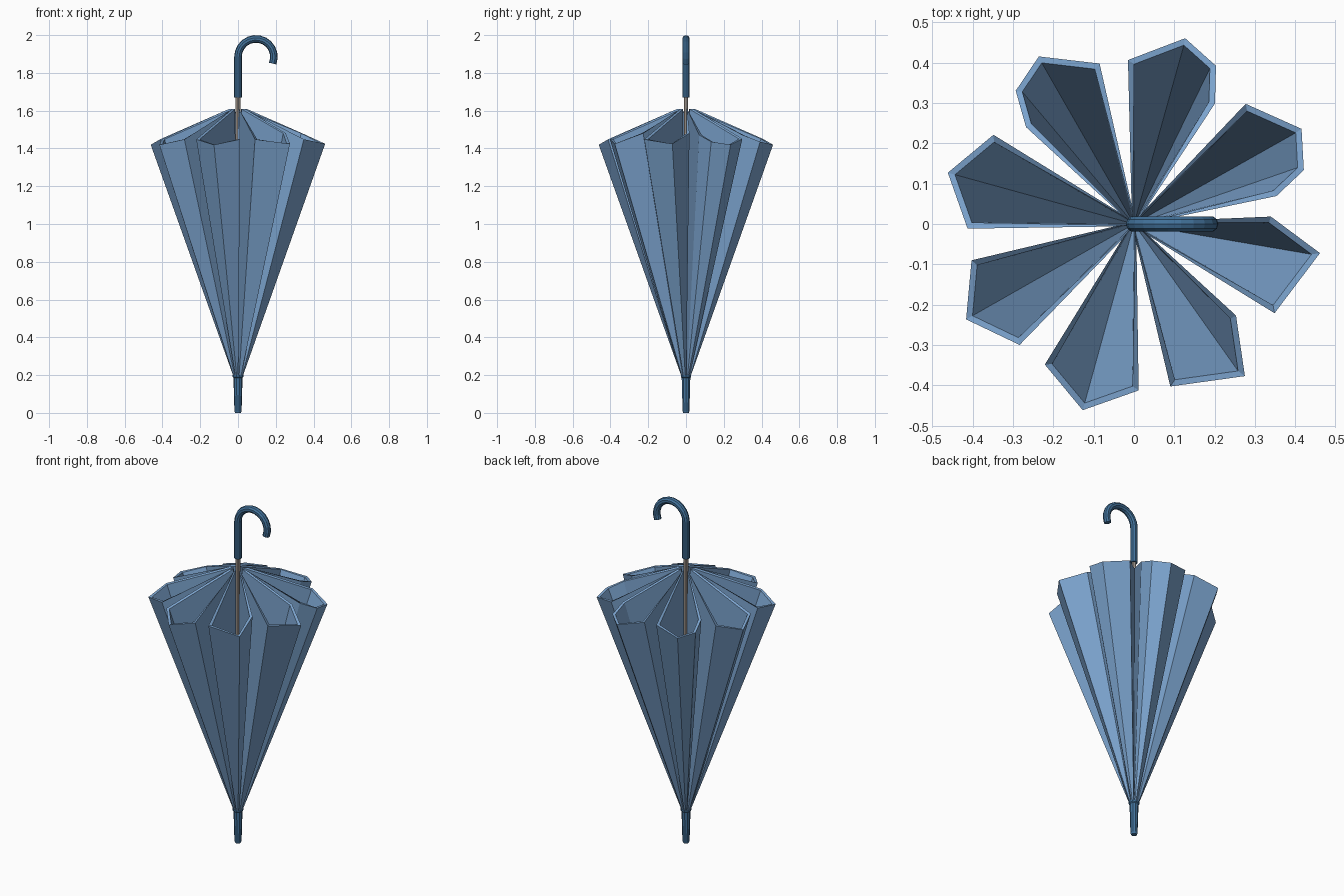
import bpy, bmesh, math
from mathutils import Vector

if "Cube" in bpy.data.objects:
    bpy.data.objects.remove(bpy.data.objects["Cube"])


def material(name, rgb):
    m = bpy.data.materials.new(name)
    m.diffuse_color = (*rgb, 1)
    m.use_nodes = True
    m.node_tree.nodes["Principled BSDF"].inputs["Base Color"].default_value = m.diffuse_color
    return m


FABRIC = material("light blue fabric", (0.20, 0.37, 0.62))
TRIM = material("steel blue trim", (0.055, 0.17, 0.33))
METAL = material("warm grey metal", (0.50, 0.43, 0.37))


def finish(name, bm, mat):
    bmesh.ops.recalc_face_normals(bm, faces=bm.faces)
    me = bpy.data.meshes.new(name)
    bm.to_mesh(me)
    bm.free()
    me.materials.append(mat)
    ob = bpy.data.objects.new(name, me)
    bpy.context.collection.objects.link(ob)
    return ob


def bridge(bm, a, b):
    n = len(a)
    for i in range(n):
        bm.faces.new((a[i], a[(i + 1) % n], b[(i + 1) % n], b[i]))


def lathe(name, profile, mat, sides=10):
    bm = bmesh.new()
    rings = [[bm.verts.new((r * math.cos(2 * math.pi * i / sides),
                            r * math.sin(2 * math.pi * i / sides), z))
              for i in range(sides)] for r, z in profile]
    for a, b in zip(rings, rings[1:]):
        bridge(bm, a, b)
    bm.faces.new(rings[0])
    bm.faces.new(rings[-1])
    return finish(name, bm, mat)


def polar(r, deg):
    a = math.radians(deg)
    return Vector((r * math.cos(a), r * math.sin(a)))


# Canopy: eight folded pockets, each fold given as (angle offset, radius)
plain = [(-17, .413), (0, .479), (17, .413)]
tucked = [(-18.5, .36), (-12, .442), (0, .478), (17.5, .407)]
tucked_mirror = [(-a, r) for a, r in reversed(tucked)]
slanted = [(-17, .413), (6.5, .467), (18.5, .34)]
pockets = [tucked, tucked, tucked_mirror, plain, plain, plain, slanted, slanted]

rim, angles, radii = [], [], []
for k, folds in enumerate(pockets):
    base = 29.6 + 45 * k
    for off, r in [(-22.5, .05)] + folds:
        rim.append(polar(r, base + off))
        angles.append(base + off)
        radii.append(r)


# Inner rim: mitred offset gives the cloth its thickness
def inset(i, t=.015):
    p, q, s = rim[i - 1], rim[i], rim[(i + 1) % len(rim)]
    d1, d2 = (q - p).normalized(), (s - q).normalized()
    n1, n2 = Vector((-d1.y, d1.x)), Vector((-d2.y, d2.x))
    m = (n1 + n2).normalized()
    return q + m * min(t / max(m.dot(n1), .1), .025)


def rim_z(p):
    return 1.63 - .44 * p.length


bm = bmesh.new()
inner = [inset(i) for i in range(len(rim))]
out_top = [bm.verts.new((p.x, p.y, rim_z(p))) for p in rim]
in_top = [bm.verts.new((p.x, p.y, rim_z(q))) for p, q in zip(inner, rim)]
low_out = [polar(.016 if r < .1 else .024, a) for a, r in zip(angles, radii)]
out_low = [bm.verts.new((p.x, p.y, .19)) for p in low_out]
in_low = [bm.verts.new((p.x * .7, p.y * .7, .21)) for p in low_out]
bridge(bm, out_low, out_top)
bridge(bm, out_top, in_top)
bridge(bm, in_top, in_low)
bridge(bm, in_low, out_low)
finish("canopy", bm, FABRIC)

# Shaft and tip
lathe("shaft", [(.012, .1), (.012, 1.70)], METAL)
lathe("tip", [(.016, 0), (.019, .01), (.024, .185), (.029, .19), (.029, .2), (.013, .205)], TRIM)

# Crook handle: tube swept along a straight grip and an arc
path = [(0, 1.67), (0, 1.885)]
for i in range(1, 13):
    a = math.radians(180 - 202 * i / 12)
    path.append((.095 + .095 * math.cos(a), 1.885 + .095 * math.sin(a)))
bm = bmesh.new()
rings = []
for i, (x, z) in enumerate(path):
    a = path[max(i - 1, 0)]
    b = path[min(i + 1, len(path) - 1)]
    t = Vector((b[0] - a[0], 0, b[1] - a[1])).normalized()
    side = Vector((t.z, 0, -t.x))
    ring = []
    for k in range(10):
        c = 2 * math.pi * k / 10
        ring.append(bm.verts.new(Vector((x, 0, z)) + side * (.02 * math.cos(c))
                                 + Vector((0, .02 * math.sin(c), 0))))
    rings.append(ring)
for a, b in zip(rings, rings[1:]):
    bridge(bm, a, b)
bm.faces.new(rings[0])
bm.faces.new(rings[-1])
finish("crook_handle", bm, TRIM)
